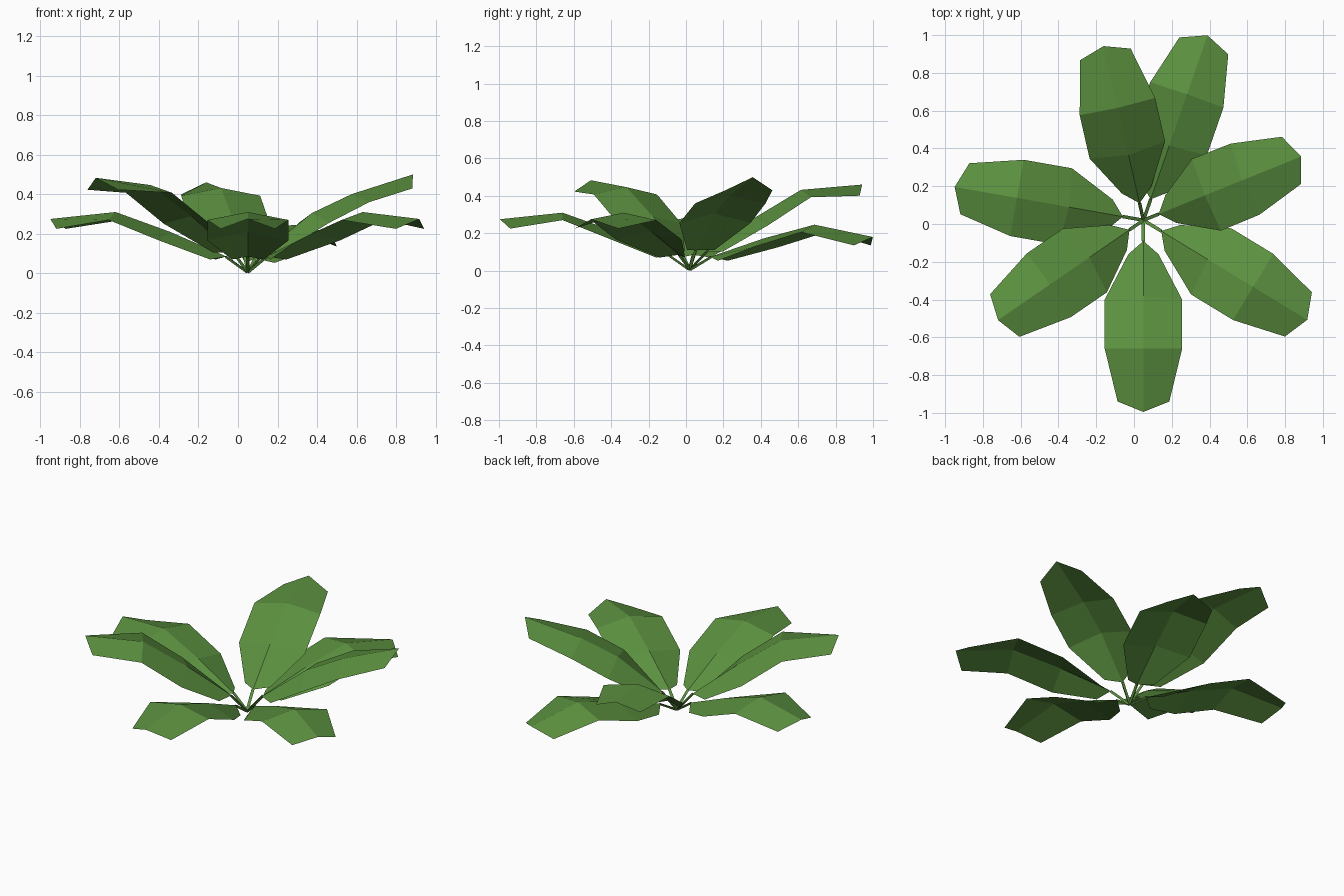
import bpy, bmesh
from math import radians, cos, sin
from mathutils import Matrix, Vector

if "Cube" in bpy.data.objects:
    bpy.data.objects.remove(bpy.data.objects["Cube"])

green = bpy.data.materials.new("leaf_green")
green.diffuse_color = (0.105, 0.28, 0.05, 1)
green.use_nodes = True
green.node_tree.nodes["Principled BSDF"].inputs["Base Color"].default_value = green.diffuse_color

# leaf rows: midrib (r, z), edge (r, z), half width
LEAF = [((0.11, 0.085), (0.18, 0.07), 0.08),
        ((0.40, 0.21), (0.42, 0.166), 0.205),
        ((0.68, 0.31), (0.68, 0.27), 0.205),
        ((1.015, 0.275), (0.96, 0.225), 0.137)]
# straighter, more upright leaf
UPRIGHT = [((0.087, 0.109), (0.158, 0.111), 0.08),
           ((0.35, 0.305), (0.36, 0.255), 0.205),
           ((0.565, 0.40), (0.58, 0.36), 0.203),
           ((0.90, 0.50), (0.845, 0.43), 0.135)]


def make_leaf(name, heading, tilt=0, rows=LEAF):
    bm = bmesh.new()
    # folded blade: left edge, midrib, right edge per row
    grid = [[bm.verts.new((e[0], w, e[1])), bm.verts.new((m[0], 0, m[1])),
             bm.verts.new((e[0], -w, e[1]))] for m, e, w in rows]
    for a, b in zip(grid, grid[1:]):
        for i in range(2):
            bm.faces.new((a[i], a[i + 1], b[i + 1], b[i]))
    # three-sided stalk from the root to the blade
    end = Vector((rows[0][0][0], 0, rows[0][0][1]))
    shape = [Vector((0, 0.009, 0.003)), Vector((0, -0.009, 0.003)), Vector((0.007, 0, -0.007))]
    low = [bm.verts.new(p + Vector((0, 0, 0.007))) for p in shape]
    high = [bm.verts.new(p + end) for p in shape]
    for i in range(3):
        j = (i + 1) % 3
        bm.faces.new((low[i], high[i], high[j], low[j]))
    turn = Matrix.Rotation(radians(heading), 4, 'Z') @ Matrix.Rotation(radians(-tilt), 4, 'Y')
    bm.transform(Matrix.Translation((0.05, 0.02, 0)) @ turn)
    mesh = bpy.data.meshes.new(name)
    bm.to_mesh(mesh)
    bm.free()
    mesh.materials.append(green)
    bpy.context.collection.objects.link(bpy.data.objects.new(name, mesh))


# rosette of seven leaves
make_leaf("leaf_front", -90)
make_leaf("leaf_front_right", -31.3)
make_leaf("leaf_right", 22, rows=UPRIGHT)
make_leaf("leaf_back_right", 70.9, -5.3)
make_leaf("leaf_back_left", 102.9, 10.8)
make_leaf("leaf_left", 170)
make_leaf("leaf_front_left", 214.5, 12.2)
